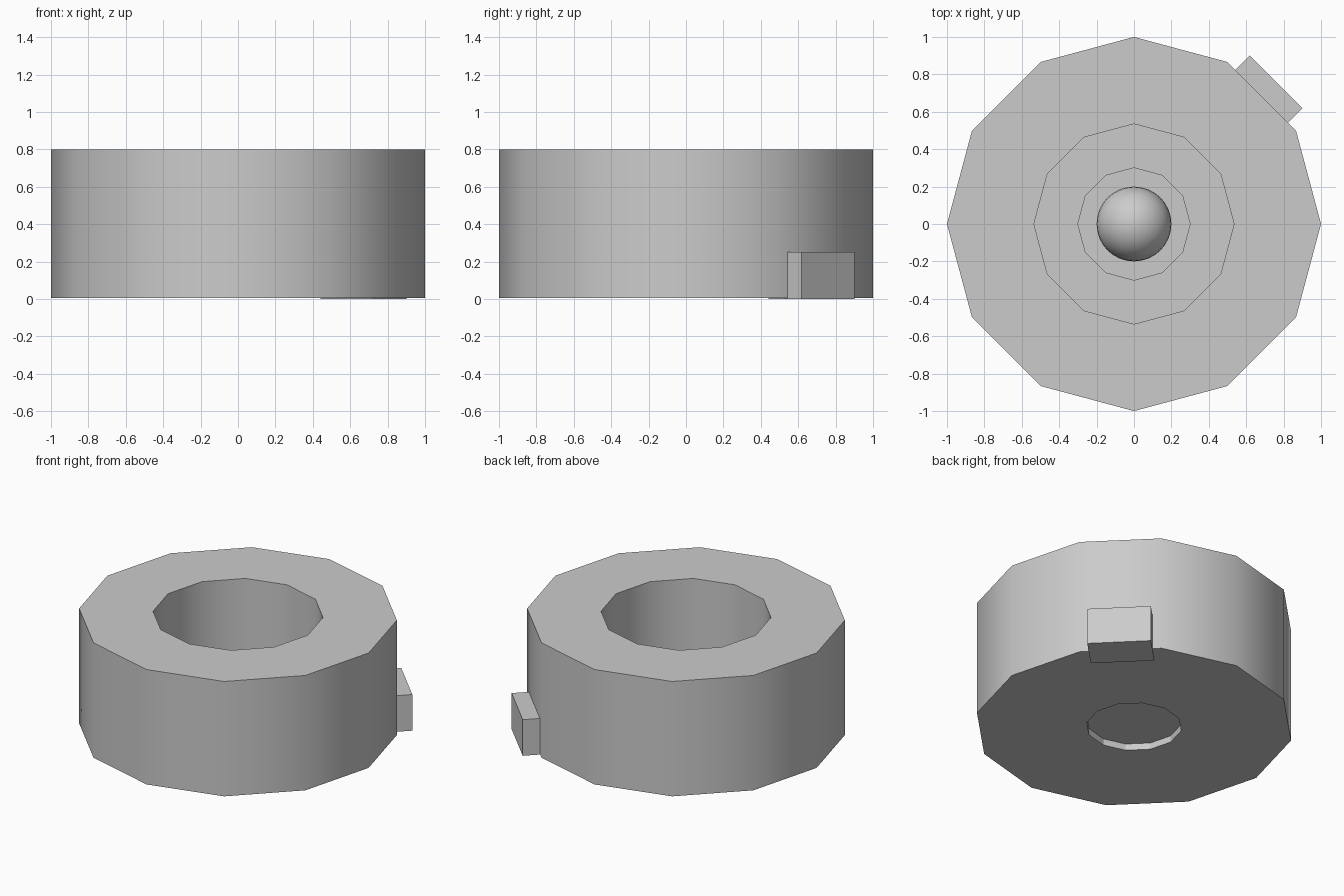
import bpy, bmesh, math

if "Cube" in bpy.data.objects:
    bpy.data.objects.remove(bpy.data.objects["Cube"])

SIDES = 12
BASE = 0.005    # body sits a hair above the tab's underside
FLOOR = 0.2     # floor of the top well
HOLE = 0.3      # radius of the central hole


def ring(bm, radius, z):
    return [bm.verts.new((radius * math.cos(2 * math.pi * i / SIDES),
                          radius * math.sin(2 * math.pi * i / SIDES), z))
            for i in range(SIDES)]


# Body: closed profile swept round z (outer wall, rim, well, floor, hole)
profile = [(1.0, BASE), (1.0, 0.8), (0.535, 0.8), (0.535, FLOOR), (HOLE, FLOOR), (HOLE, BASE)]
smooth_bands = {0, 2}
bm = bmesh.new()
rings = [ring(bm, r, z) for r, z in profile]
for k, lower in enumerate(rings):
    upper = rings[(k + 1) % len(rings)]
    for i in range(SIDES):
        j = (i + 1) % SIDES
        face = bm.faces.new((lower[i], lower[j], upper[j], upper[i]))
        face.smooth = k in smooth_bands
bmesh.ops.recalc_face_normals(bm, faces=bm.faces)
for e in bm.edges:
    e.smooth = e.calc_face_angle() < math.radians(40)
mesh = bpy.data.meshes.new("ring_body")
bm.to_mesh(mesh)
bm.free()
bpy.context.collection.objects.link(bpy.data.objects.new("ring_body", mesh))

# Plate closing the central hole, recessed from below
bpy.ops.mesh.primitive_cylinder_add(vertices=SIDES, radius=HOLE, depth=0.05,
                                    location=(0, 0, 0.075),
                                    rotation=(0, 0, math.pi / 2))
bpy.context.object.name = "hole_plate"

# Ball resting in the well
bpy.ops.mesh.primitive_uv_sphere_add(segments=32, ring_count=16, radius=0.2,
                                     location=(0, 0, 0.3))
bpy.context.object.name = "ball"
bpy.ops.object.shade_smooth()

# Tab on the back right side
d = 0.95 * math.sqrt(0.5)
bpy.ops.mesh.primitive_cube_add(size=1, location=(d, d, 0.125),
                                rotation=(0, 0, math.pi / 4))
tab = bpy.context.object
tab.name = "side_tab"
tab.scale = (0.25, 0.4, 0.25)
